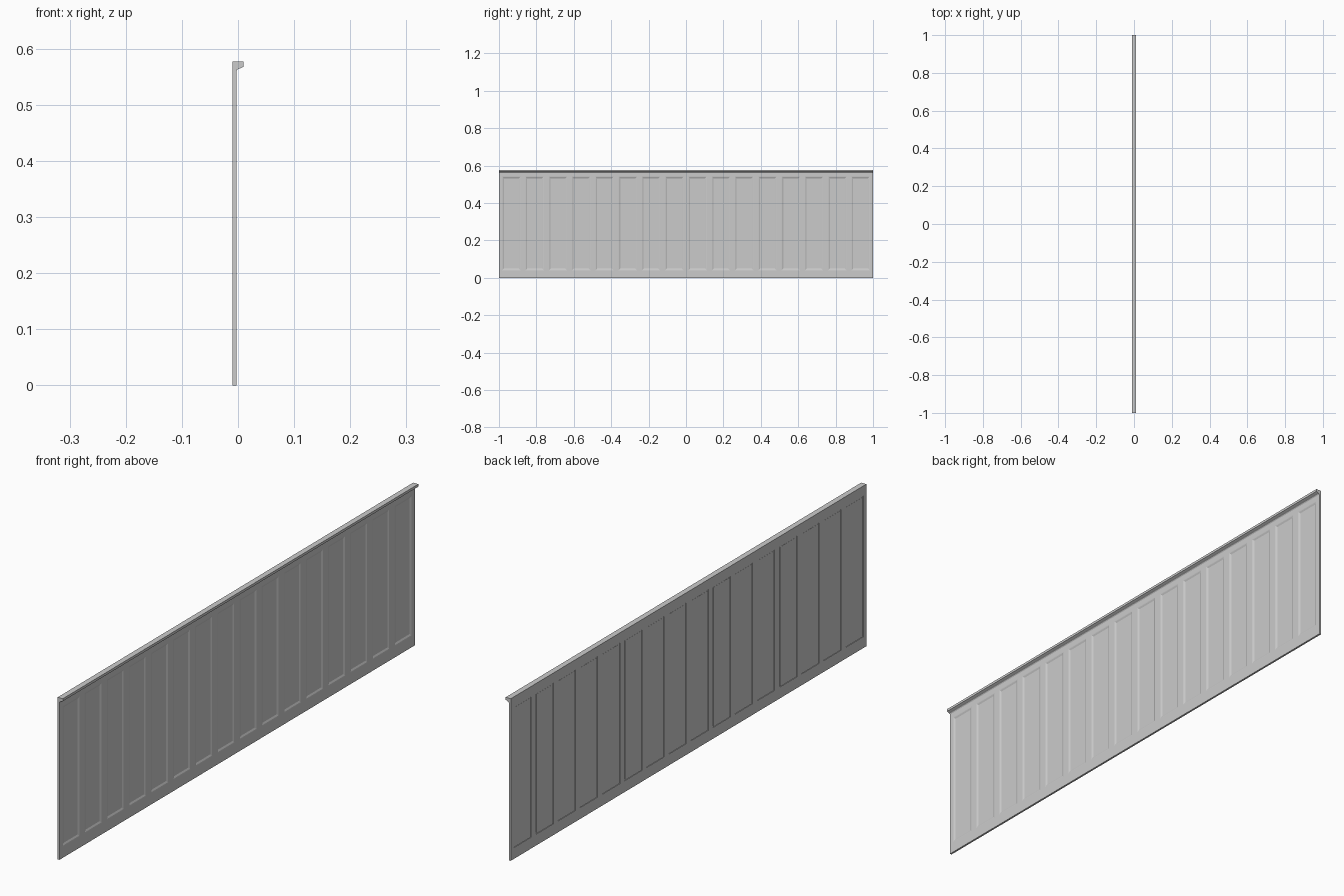
import bpy, bmesh

if "Cube" in bpy.data.objects:
    bpy.data.objects.remove(bpy.data.objects["Cube"])

N, PITCH, W = 16, 0.1245, 0.098      # panel count, spacing, opening width
Z0, Z1, TOP = 0.040, 0.541, 0.577    # opening bottom and top, overall height
FRONT, BACK = -0.003, -0.010         # board faces along x


def finish(name, bm):
    bmesh.ops.recalc_face_normals(bm, faces=bm.faces)
    me = bpy.data.meshes.new(name)
    bm.to_mesh(me)
    bm.free()
    ob = bpy.data.objects.new(name, me)
    bpy.context.collection.objects.link(ob)
    return ob


def prism(name, profile, y0, y1):
    """Extrude an (x, z) profile along y."""
    bm = bmesh.new()
    f = bm.faces.new([bm.verts.new((x, y0, z)) for x, z in profile])
    r = bmesh.ops.extrude_face_region(bm, geom=[f])
    vs = [v for v in r["geom"] if isinstance(v, bmesh.types.BMVert)]
    bmesh.ops.translate(bm, verts=vs, vec=(0, y1 - y0, 0))
    return finish(name, bm)


def box(name, x0, x1, y0, y1, z0, z1):
    return prism(name, [(x0, z0), (x1, z0), (x1, z1), (x0, z1)], y0, y1)


def moulding(name, yc):
    """Mitred ring: section swept round the opening, as (inset, x)."""
    section = [(0, FRONT), (0.003, -0.0035), (0.009, -0.0062), (0.009, -0.008), (0, -0.008)]
    bm = bmesh.new()
    loops = []
    for d, x in section:
        h = W / 2 - d
        loops.append([bm.verts.new((x, yc + y, z)) for y, z in
                      ((-h, Z0 + d), (h, Z0 + d), (h, Z1 - d), (-h, Z1 - d))])
    for k in range(len(loops)):
        a, b = loops[k], loops[(k + 1) % len(loops)]
        for i in range(4):
            j = (i + 1) % 4
            bm.faces.new((a[i], a[j], b[j], b[i]))
    return finish(name, bm)


# Top rail with overhanging moulded cap, in one profile
prism("top_rail", [(BACK, Z1), (FRONT, Z1), (FRONT, 0.560), (-0.001, 0.563),
                   (0.004, 0.565), (0.010, 0.568), (0.010, TOP), (BACK, TOP)], -1, 1)
# Bottom rail
box("bottom_rail", BACK, FRONT, -1, 1, 0, Z0)

# Panels, mouldings and the stiles between them
centres = [(i - (N - 1) / 2) * PITCH for i in range(N)]
for i, yc in enumerate(centres):
    box(f"panel_{i + 1}", -0.0085, -0.0062, yc - W / 2 + 0.004, yc + W / 2 - 0.004, Z0 + 0.004, Z1 - 0.004)
    moulding(f"panel_moulding_{i + 1}", yc)

edges = [-1] + [yc + s * W / 2 for yc in centres for s in (-1, 1)] + [1]
for i in range(N + 1):
    box(f"stile_{i + 1}", BACK, FRONT, edges[2 * i], edges[2 * i + 1], Z0, Z1)
